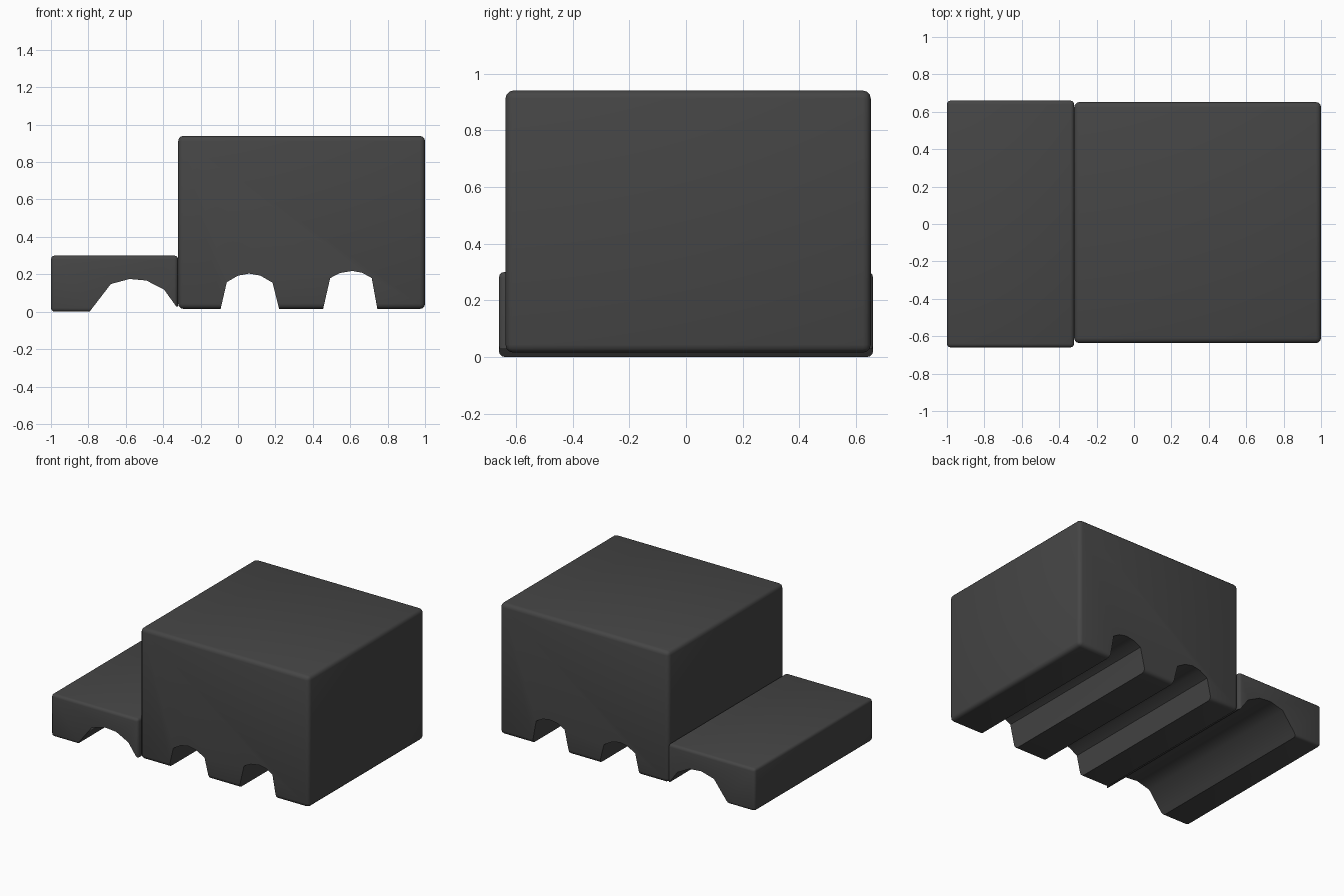
import bpy, bmesh
from mathutils import Vector

if "Cube" in bpy.data.objects:
    bpy.data.objects.remove(bpy.data.objects["Cube"])

dark = bpy.data.materials.new("dark_grey")
dark.diffuse_color = (0.06, 0.06, 0.06, 1)
dark.use_nodes = True
dark.node_tree.nodes["Principled BSDF"].inputs["Base Color"].default_value = dark.diffuse_color


def add_object(name, bm):
    bmesh.ops.recalc_face_normals(bm, faces=bm.faces)
    mesh = bpy.data.meshes.new(name)
    bm.to_mesh(mesh)
    bm.free()
    ob = bpy.data.objects.new(name, mesh)
    bpy.context.collection.objects.link(ob)
    mesh.materials.append(dark)
    return ob


def rounded_box(name, lo, hi, radius):
    lo, hi = Vector(lo), Vector(hi)
    bm = bmesh.new()
    bmesh.ops.create_cube(bm, size=1)
    for v in bm.verts:
        v.co = (lo + hi) / 2 + v.co * (hi - lo)
    bmesh.ops.bevel(bm, geom=bm.edges[:], offset=radius, segments=3,
                    profile=0.5, affect='EDGES')
    return add_object(name, bm)


def cut_groove(target, profile):
    # Extrude the arch profile front to back and subtract it
    bm = bmesh.new()
    face = bm.faces.new([bm.verts.new((x, -1, z)) for x, z in profile])
    out = bmesh.ops.extrude_face_region(bm, geom=[face])
    for v in out["geom"]:
        if isinstance(v, bmesh.types.BMVert):
            v.co.y = 1
    cutter = add_object("groove_cutter", bm)
    cutter.hide_render = True
    mod = target.modifiers.new("groove", 'BOOLEAN')
    mod.operation, mod.solver, mod.object = 'DIFFERENCE', 'EXACT', cutter
    bpy.context.view_layer.objects.active = target
    bpy.ops.object.modifier_apply(modifier=mod.name)
    bpy.data.objects.remove(cutter)


# Tall block with two arched grooves underneath
block = rounded_box("tall_block", (-0.32, -0.637, 0.015), (1.0, 0.652, 0.94), 0.028)
cut_groove(block, [(-0.115, -0.1), (-0.093, 0.015), (-0.06, 0.158), (0.0, 0.193),
                   (0.06, 0.204), (0.12, 0.193), (0.185, 0.155), (0.22, 0.015),
                   (0.25, -0.1)])
cut_groove(block, [(0.43, -0.1), (0.455, 0.015), (0.493, 0.18), (0.545, 0.207),
                   (0.61, 0.218), (0.665, 0.208), (0.715, 0.18), (0.745, 0.015),
                   (0.77, -0.1)])

# Low step with one wide groove that runs out at the block
step = rounded_box("low_step", (-1.0, -0.66, 0.0), (-0.32, 0.66, 0.3), 0.02)
cut_groove(step, [(-0.88, -0.1), (-0.79, 0.005), (-0.68, 0.148), (-0.58, 0.175),
                  (-0.49, 0.167), (-0.395, 0.118), (-0.33, 0.028), (-0.28, 0.028),
                  (-0.28, -0.1)])

# Smooth shading with sharp groove rims
for ob in (block, step):
    bpy.ops.object.select_all(action='DESELECT')
    ob.select_set(True)
    bpy.context.view_layer.objects.active = ob
    bpy.ops.object.shade_smooth_by_angle(angle=0.7)
